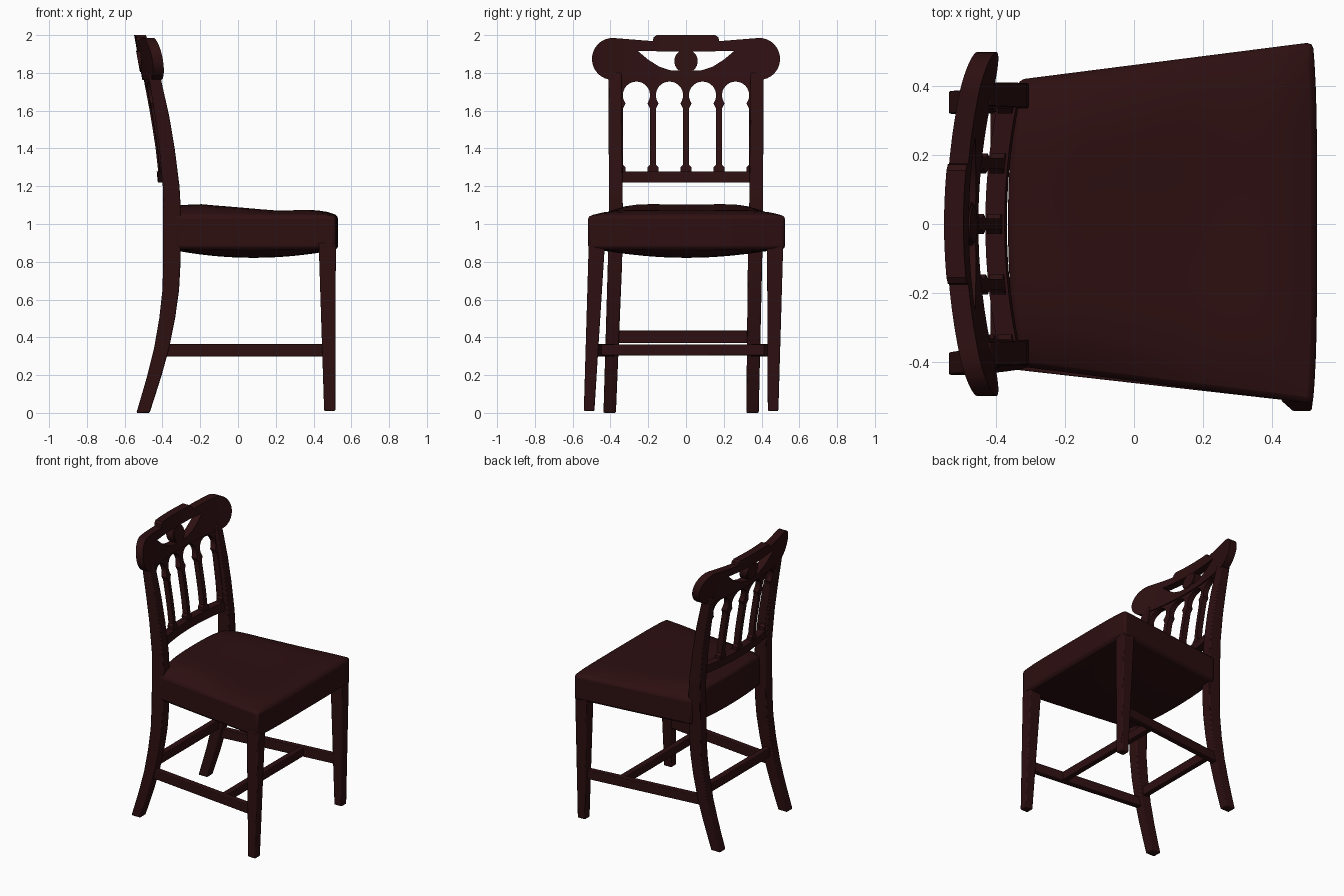
import bpy, bmesh, math

if "Cube" in bpy.data.objects:
    bpy.data.objects.remove(bpy.data.objects["Cube"])

wood = bpy.data.materials.new("dark mahogany")
wood.diffuse_color = (0.026, 0.0048, 0.0055, 1)
wood.use_nodes = True
wood.node_tree.nodes["Principled BSDF"].inputs["Base Color"].default_value = wood.diffuse_color


def lerp(table, t):
    """Piecewise linear lookup in (key, value) pairs."""
    for (a, va), (b, vb) in zip(table, table[1:]):
        if t <= b:
            f = max(0, (t - a) / (b - a))
            return va + (vb - va) * f
    return table[-1][1]


def finish(name, bm, bevel=0.0):
    bmesh.ops.recalc_face_normals(bm, faces=bm.faces)
    me = bpy.data.meshes.new(name)
    bm.to_mesh(me)
    bm.free()
    me.materials.append(wood)
    ob = bpy.data.objects.new(name, me)
    bpy.context.collection.objects.link(ob)
    if bevel:
        m = ob.modifiers.new("soft edges", 'BEVEL')
        m.width, m.segments, m.limit_method = bevel, 2, 'ANGLE'
        m.angle_limit = math.radians(50)
    return ob


def loft(name, rings, bevel=0.006):
    """Skin a stack of equal-sized rings and cap both ends."""
    bm = bmesh.new()
    vs = [[bm.verts.new(p) for p in r] for r in rings]
    n = len(rings[0])
    for a, b in zip(vs, vs[1:]):
        for i in range(n):
            bm.faces.new((a[i], a[(i + 1) % n], b[(i + 1) % n], b[i]))
    bm.faces.new(vs[0])
    bm.faces.new(vs[-1])
    return finish(name, bm, bevel)


def rect(x0, x1, y0, y1, z):
    return [(x0, y0, z), (x1, y0, z), (x1, y1, z), (x0, y1, z)]


def shift(z):
    """Slight sideways lean of the old legs."""
    return -0.026 * max(0, 1 - z)


# Curve followed by rear legs, posts and the whole back (z, x centre)
BACK = [(0, -0.503), (0.1, -0.472), (0.2, -0.442), (0.34, -0.405), (0.5, -0.375),
        (0.65, -0.356), (0.8, -0.350), (1.1, -0.350), (1.2, -0.354), (1.4, -0.376),
        (1.57, -0.402), (1.77, -0.440), (2.0, -0.482)]


def back_x(y, z):
    return lerp(BACK, z) - 0.04 * (1 - (y / 0.37) ** 2)


def panel(name, loops, half):
    """Flat outline with holes in (y, z), extruded and bent to the back curve."""
    cu = bpy.data.curves.new(name, 'CURVE')
    cu.dimensions, cu.fill_mode, cu.extrude = '2D', 'BOTH', half
    for pts in loops:
        s = cu.splines.new('POLY')
        s.points.add(len(pts) - 1)
        for p, (y, z) in zip(s.points, pts):
            p.co = (y, z, 0, 1)
        s.use_cyclic_u = True
    tmp = bpy.data.objects.new("outline", cu)
    bpy.context.collection.objects.link(tmp)
    me = bpy.data.meshes.new_from_object(
        tmp.evaluated_get(bpy.context.evaluated_depsgraph_get()))
    bpy.data.objects.remove(tmp)
    bm = bmesh.new()
    bm.from_mesh(me)
    bpy.data.meshes.remove(me)
    bmesh.ops.remove_doubles(bm, verts=bm.verts, dist=1e-5)
    cuts = [((i * 0.05 + 0.004, 0, 0), (1, 0, 0)) for i in range(-10, 11)]
    cuts += [((0, 1.2 + i * 0.1 + 0.003, 0), (0, 1, 0)) for i in range(9)]
    for co, no in cuts:
        bmesh.ops.bisect_plane(bm, geom=bm.verts[:] + bm.edges[:] + bm.faces[:],
                               plane_co=co, plane_no=no)
    for v in bm.verts:
        y, z, d = v.co
        v.co = (back_x(y, z) + d, y, z)
    return finish(name, bm)


def arc(cy, cz, ry, rz, a0, a1, n):
    return [(cy + ry * math.cos(math.radians(a0 + (a1 - a0) * i / n)),
             cz + rz * math.sin(math.radians(a0 + (a1 - a0) * i / n)))
            for i in range(n + 1)]


def mirror(pts):
    return [(-y, z) for y, z in pts]


# Legs, posts and side stretchers, left and right
for s, side in ((-1, "left"), (1, "right")):
    rings = []
    for z in [0, 0.1, 0.2, 0.34, 0.5, 0.65, 0.8, 1.1, 1.2, 1.4, 1.57, 1.8]:
        d = lerp([(0, 0.035), (0.5, 0.042), (0.8, 0.046), (1.1, 0.046),
                  (1.57, 0.038), (1.8, 0.030)], z)
        w = lerp([(0, 0.033), (0.8, 0.038), (1.8, 0.034)], z)
        y = s * lerp([(0, 0.378), (0.86, 0.37), (1.8, 0.376)], z) + shift(z)
        rings.append(rect(lerp(BACK, z) - d, lerp(BACK, z) + d, y - w, y + w, z))
    loft(side + "_back_leg_and_post", rings)

    y0, y1 = s * 0.487 + shift(0), s * 0.472
    loft(side + "_front_leg", [rect(0.456, 0.515, y0 - 0.028, y0 + 0.028, 0.01),
                               rect(0.427, 0.518, y1 - 0.043, y1 + 0.043, 0.90)])
    rings = []
    for x, y in ((-0.40, s * 0.378), (0.46, s * 0.475)):
        y += shift(0.33)
        rings.append([(x, y - 0.02, 0.298), (x, y + 0.02, 0.298),
                      (x, y + 0.02, 0.364), (x, y - 0.02, 0.364)])
    loft(side + "_side_stretcher", rings, 0.004)

# Cross stretchers
for name, x, h, z0, z1 in (("middle_stretcher", 0.21, 0.44, 0.303, 0.362),
                           ("back_stretcher", -0.395, 0.36, 0.37, 0.435)):
    sh = shift(z0)
    loft(name, [[(x - 0.02, y, z0), (x + 0.02, y, z0), (x + 0.02, y, z1), (x - 0.02, y, z1)]
                for y in (-h + sh, h + sh)], 0.004)

# Seat: padded saddle top, straight sides, sagging underside
PROFILE = [(-0.36, 1.098), (-0.2, 1.112), (0, 1.098), (0.2, 1.08), (0.4, 1.08),
           (0.47, 1.068), (0.53, 1.045)]
N = 16
bm = bmesh.new()
top, bot = {}, {}
for i in range(N + 1):
    for j in range(N + 1):
        u, v = 2 * i / N - 1, 2 * j / N - 1
        back = -0.365 + 0.03 * u * u
        x = back + (0.53 - 0.012 * u ** 4 - back) * (v + 1) / 2
        y = u * (0.413 + 0.112 * (x + 0.35) / 0.88) + 0.003
        z = 1.045 + (lerp(PROFILE, x) - 1.045) * (1 - abs(u) ** 5)
        z -= 0.014 * (1 - u * u) ** 2 * (1 - v * v)
        top[i, j] = bm.verts.new((x, y, z))
        sag = (1 - u * u) * (1 - v * v)
        bot[i, j] = bm.verts.new((x, y, 0.866 - 0.045 * sag))
for i in range(N):
    for j in range(N):
        q = [(i, j), (i + 1, j), (i + 1, j + 1), (i, j + 1)]
        bm.faces.new([top[k] for k in q])
        bm.faces.new([bot[k] for k in reversed(q)])
for k in range(N):
    for a, b in (((k, 0), (k + 1, 0)), ((k, N), (k + 1, N)),
                 ((0, k), (0, k + 1)), ((N, k), (N, k + 1))):
        bm.faces.new((top[a], top[b], bot[b], bot[a]))
finish("seat", bm, 0.018)

# Arcaded splat: four horseshoe arches on slim columns
loops = [[(-0.35, 1.225), (0.35, 1.225), (0.35, 1.78), (-0.35, 1.78)]]
for k in range(4):
    c = (k - 1.5) * 0.175
    half = [(0.058, 1.275), (0.058, 1.30), (0.072, 1.315), (0.072, 1.61), (0.058, 1.638)]
    loops.append([(c + y, z) for y, z in half] + arc(c, 1.682, 0.072, 0.072, -30, 210, 20)
                 + [(c - y, z) for y, z in reversed(half)])
panel("arcaded_splat", loops, 0.02)
panel("lower_back_rail", [[(-0.35, 1.22), (0.35, 1.22), (0.35, 1.278), (-0.35, 1.278)]], 0.028)

# Crest rail with rounded ends, central tablet and two crescent openings
right = ([(0.2, 1.763)] + arc(0.388, 1.874, 0.11, 0.111, -90, 90, 16)
         + [(0.3, 1.978), (0.175, 1.968), (0.172, 1.988), (0.155, 2.0)])
hole = [(0.255, 1.916), (0.2, 1.87), (0.14, 1.832), (0.08, 1.813)] \
    + arc(0, 1.862, 0.062, 0.062, -55, 55, 10)
panel("crest_rail", [right + mirror(right)[::-1], hole, mirror(hole)], 0.028)
panel("crest_rosette", [arc(0, 1.862, 0.056, 0.056, 0, 345, 23)], 0.033)

# Smooth shading with crisp edges
for ob in bpy.context.collection.objects:
    bpy.context.view_layer.objects.active = ob
    bpy.ops.object.select_all(action='DESELECT')
    ob.select_set(True)
    bpy.ops.object.shade_smooth_by_angle(angle=math.radians(35))
